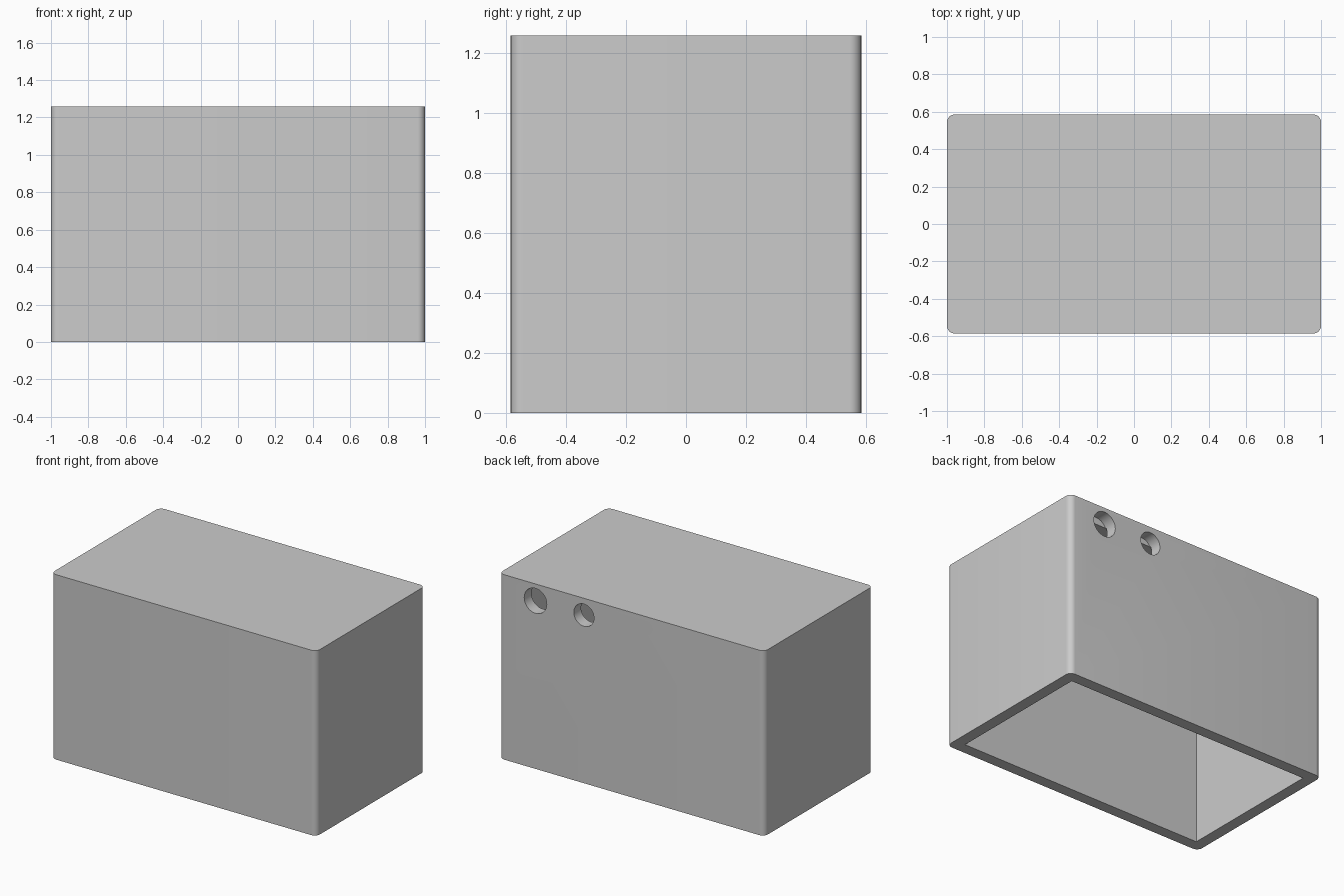
import bpy
import bmesh
import math
from mathutils import Matrix

if "Cube" in bpy.data.objects:
    bpy.data.objects.remove(bpy.data.objects["Cube"], do_unlink=True)

WIDTH, DEPTH, HEIGHT = 2.0, 1.17, 1.26
WALL = 0.078
CORNER = 0.04

grey = bpy.data.materials.new("plain grey")
grey.use_nodes = True
grey.diffuse_color = (0.6, 0.6, 0.6, 1)
grey.node_tree.nodes["Principled BSDF"].inputs["Base Color"].default_value = (0.6, 0.6, 0.6, 1)


def to_object(name, bm):
    mesh = bpy.data.meshes.new(name)
    bm.to_mesh(mesh)
    bm.free()
    mesh.materials.append(grey)
    obj = bpy.data.objects.new(name, mesh)
    bpy.context.collection.objects.link(obj)
    return obj


def box(name, size, z_low, radius=0):
    """Box with optionally rounded upright edges."""
    bm = bmesh.new()
    place = Matrix.Translation((0, 0, z_low + size[2] / 2)) @ Matrix.Diagonal((*size, 1))
    bmesh.ops.create_cube(bm, size=1, matrix=place)
    if radius:
        upright = [e for e in bm.edges
                   if abs(e.verts[0].co.z - e.verts[1].co.z) > size[2] / 2]
        bmesh.ops.bevel(bm, geom=upright, offset=radius, segments=8,
                        profile=0.5, affect='EDGES')
    return to_object(name, bm)


def drill(name, x, z, radius):
    """Cylinder along y that passes through the back wall only."""
    y_in, y_out = DEPTH / 2 - WALL - 0.005, DEPTH / 2 + 0.1
    bm = bmesh.new()
    place = Matrix.Translation((x, (y_in + y_out) / 2, z)) @ Matrix.Rotation(math.pi / 2, 4, 'X')
    bmesh.ops.create_cone(bm, cap_ends=True, segments=48, radius1=radius,
                          radius2=radius, depth=y_out - y_in, matrix=place)
    return to_object(name, bm)


# Outer body with rounded corners
shell = box("box_shell", (WIDTH, DEPTH, HEIGHT), 0, CORNER)

# Square-cornered cavity, open underneath, and two cable holes in the back
cutters = [
    box("cavity_cutter", (WIDTH - 2 * WALL, DEPTH - 2 * WALL, HEIGHT - WALL + 0.2), -0.2),
    drill("large_hole_cutter", 0.725, 1.145, 0.085),
    drill("small_hole_cutter", 0.36, 1.145, 0.076),
]
bpy.context.view_layer.objects.active = shell
shell.select_set(True)
for cutter in cutters:
    cutter.hide_render = True
    cut = shell.modifiers.new(cutter.name, 'BOOLEAN')
    cut.operation = 'DIFFERENCE'
    cut.solver = 'EXACT'
    cut.object = cutter
    bpy.ops.object.modifier_apply(modifier=cut.name)
    bpy.data.objects.remove(cutter, do_unlink=True)

# Smooth corners and hole walls, crisp rims
bpy.ops.object.shade_smooth_by_angle(angle=math.radians(30))
